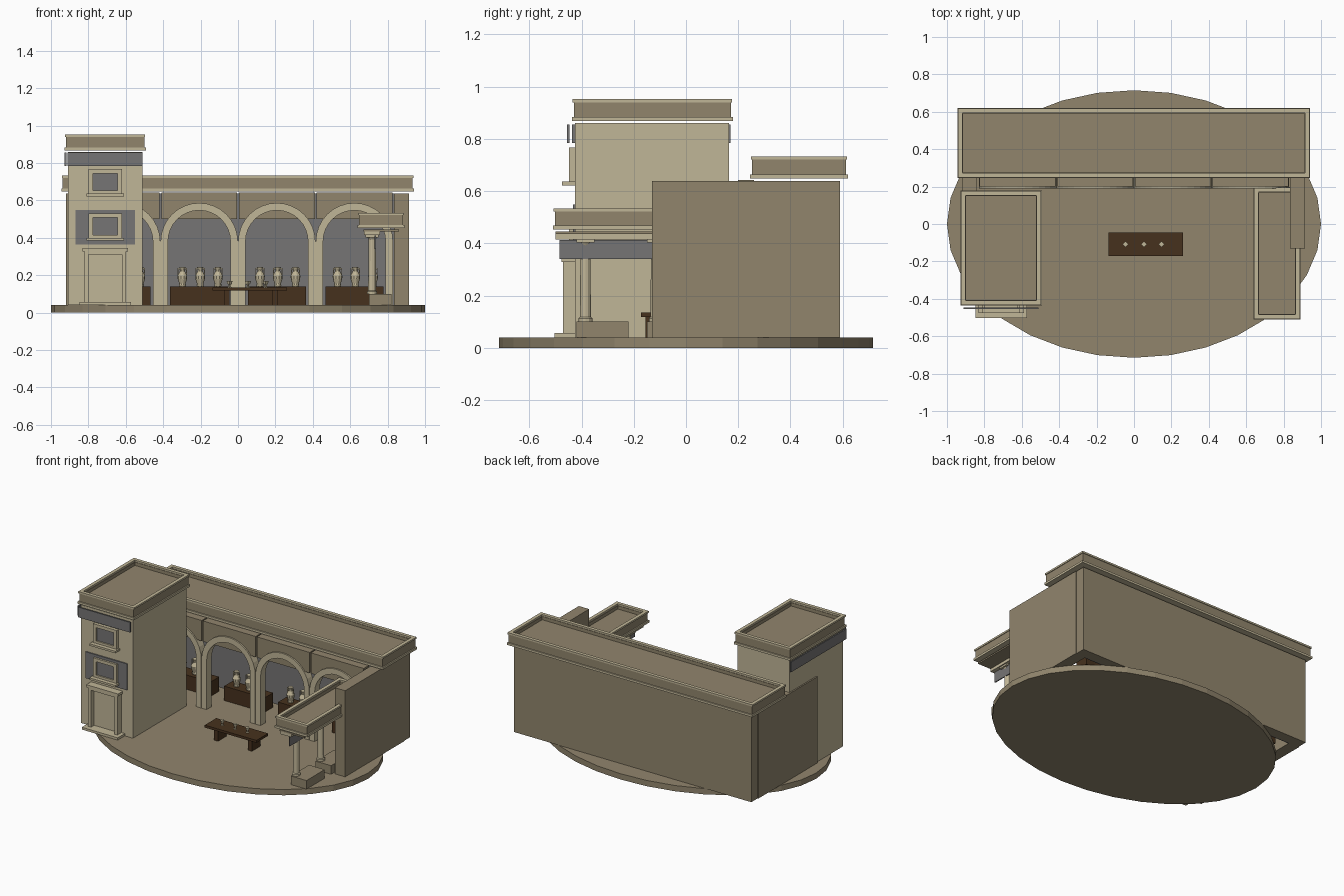
import bpy, bmesh, math

if "Cube" in bpy.data.objects:
    bpy.data.objects.remove(bpy.data.objects["Cube"])

def mat(name, c):
    m = bpy.data.materials.new(name)
    m.diffuse_color = (*c, 1)
    m.use_nodes = True
    m.node_tree.nodes["Principled BSDF"].inputs["Base Color"].default_value = m.diffuse_color
    return m

LIGHT = mat("light_stone", (0.53, 0.465, 0.31))
DARK = mat("dark_stone", (0.283, 0.235, 0.152))
GRAY = mat("slate_gray", (0.18, 0.178, 0.178))
BROWN = mat("dark_wood", (0.062, 0.031, 0.0125))

def finish(name, bm, m):
    bmesh.ops.recalc_face_normals(bm, faces=bm.faces)
    me = bpy.data.meshes.new(name)
    bm.to_mesh(me)
    bm.free()
    me.materials.append(m)
    ob = bpy.data.objects.new(name, me)
    bpy.context.collection.objects.link(ob)
    return ob

def box(name, x0, x1, y0, y1, z0, z1, m):
    bm = bmesh.new()
    bmesh.ops.create_cube(bm, size=1)
    for v in bm.verts:
        v.co.x = x1 if v.co.x > 0 else x0
        v.co.y = y1 if v.co.y > 0 else y0
        v.co.z = z1 if v.co.z > 0 else z0
    return finish(name, bm, m)

def ring(name, x0, x1, y0, y1, z0, z1, w, m):
    """Hollow rectangular frame lying flat, wall width w."""
    bm = bmesh.new()
    loops = []
    for d, z in ((0, z0), (0, z1), (w, z1), (w, z0)):
        loops.append([bm.verts.new(p) for p in ((x0 + d, y0 + d, z), (x1 - d, y0 + d, z),
                                                (x1 - d, y1 - d, z), (x0 + d, y1 - d, z))])
    for a in range(4):
        for k in range(4):
            A, B = loops[a], loops[(a + 1) % 4]
            bm.faces.new((A[k], A[(k + 1) % 4], B[(k + 1) % 4], B[k]))
    return finish(name, bm, m)

def lathe(name, cx, cy, profile, n, m):
    bm = bmesh.new()
    rows = [[bm.verts.new((cx + r * math.cos(2 * math.pi * i / n),
                           cy + r * math.sin(2 * math.pi * i / n), z)) for i in range(n)]
            for r, z in profile]
    for A, B in zip(rows, rows[1:]):
        for i in range(n):
            bm.faces.new((A[i], A[(i + 1) % n], B[(i + 1) % n], B[i]))
    bm.faces.new(rows[0][::-1])
    bm.faces.new(rows[-1])
    return finish(name, bm, m)

def roof(name, x0, x1, y0, y1, z0, z1):
    """Flat roof with moulded base, parapet and light coping."""
    box(name + "_lower_trim", x0, x1, y0, y1, z0, z0 + 0.015, LIGHT)
    box(name + "_deck", x0 + 0.02, x1 - 0.02, y0 + 0.02, y1 - 0.02, z0 + 0.015, z1 - 0.035, DARK)
    e = 0.008
    ring(name + "_parapet", x0 + e, x1 - e, y0 + e, y1 - e, z0 + 0.015, z1 - 0.012, 0.022, DARK)
    ring(name + "_coping", x0 + 0.003, x1 - 0.003, y0 + 0.003, y1 - 0.003, z1 - 0.012, z1, 0.024, LIGHT)

def arch(name, cx, r_out, r_in, y0, y1, z0, zc, m, n=16):
    """Arch frame with straight jambs down to z0."""
    def outline(r):
        pts = [(cx - r, z0)]
        pts += [(cx - r * math.cos(math.pi * i / n), zc + r * math.sin(math.pi * i / n)) for i in range(n + 1)]
        return pts + [(cx + r, z0)]
    bm = bmesh.new()
    rows = [[bm.verts.new((x, y, z)) for x, z in outline(r)]
            for r, y in ((r_out, y0), (r_out, y1), (r_in, y1), (r_in, y0))]
    for a in range(4):
        A, B = rows[a], rows[(a + 1) % 4]
        for i in range(len(A) - 1):
            bm.faces.new((A[i], A[i + 1], B[i + 1], B[i]))
    for k in (0, -1):
        bm.faces.new([r[k] for r in rows])
    return finish(name, bm, m)

# Elliptical ground slab
base = lathe("ground_slab", 0, 0, [(1, 0), (1, 0.04)], 32, DARK)
for v in base.data.vertices:
    v.co.y *= 0.715

# Main hall walls and roof
G = 0.04
box("back_wall", -0.915, 0.91, 0.52, 0.59, G, 0.638, DARK)
box("right_wall", 0.835, 0.914, -0.13, 0.52, G, 0.638, DARK)
box("left_wall", -0.92, -0.84, -0.13, 0.52, G, 0.638, DARK)
box("back_wall_panel", -0.84, 0.835, 0.512, 0.52, G, 0.638, GRAY)
roof("hall_roof", -0.945, 0.942, 0.245, 0.62, 0.648, 0.733)

# Arcade, counters and jars
JAR = [(0.017, 0.14), (0.019, 0.147), (0.017, 0.155), (0.025, 0.18), (0.026, 0.197),
       (0.014, 0.22), (0.012, 0.23), (0.017, 0.244)]
for i in range(4):
    cx = -0.622 + 0.4147 * i
    box(f"arcade_header_{i}", cx - 0.203, cx + 0.203, 0.2, 0.26, 0.5, 0.643, DARK)
    arch(f"arcade_arch_{i}", cx, 0.2065, 0.167, 0.19, 0.245, G, 0.38, LIGHT)
    box(f"counter_{i}", cx - 0.155, cx + 0.155, 0.365, 0.46, G, 0.14, BROWN)
    for j in (-1, 0, 1):
        jx = cx + 0.005 + 0.095 * j
        lathe(f"jar_{i}_{j + 1}", jx, 0.41, JAR, 10, LIGHT)
        for s in (-1, 1):
            a, b = sorted((jx + s * 0.02, jx + s * 0.025))
            box("jar_handle", a, b, 0.407, 0.413, 0.19, 0.238, LIGHT)
            a, b = sorted((jx + s * 0.008, jx + s * 0.025))
            box("jar_handle_top", a, b, 0.407, 0.413, 0.232, 0.238, LIGHT)

# Tower
T = -0.71
box("tower", -0.91, -0.51, -0.425, 0.165, G, 0.86, LIGHT)
roof("tower_roof", -0.927, -0.493, -0.437, 0.18, 0.868, 0.952)
box("tower_front_band", -0.912, -0.51, -0.455, -0.446, 0.785, 0.855, GRAY)
box("tower_side_band", -0.927, -0.918, -0.437, 0.17, 0.785, 0.855, GRAY)
box("tower_lower_plate", T - 0.16, T + 0.16, -0.433, -0.425, 0.365, 0.548, GRAY)

# Tower windows
for n, z in (("lower", 0.385), ("upper", 0.622)):
    w, t = 0.09, 0.024
    box(n + "_window_glass", T - w + t, T + w - t, -0.437, -0.43, z + 0.025, z + 0.13, GRAY)
    for s in (-1, 1):
        a, b = sorted((T + s * w, T + s * (w - t)))
        box(n + "_window_jamb", a, b, -0.447, -0.42, z + 0.015, z + 0.145, LIGHT)
    box(n + "_window_head", T - w, T + w, -0.447, -0.42, z + 0.123, z + 0.145, LIGHT)
    box(n + "_window_foot", T - w, T + w, -0.447, -0.42, z + 0.012, z + 0.03, LIGHT)
    box(n + "_window_sill", T - 0.1, T + 0.1, -0.475, -0.42, z, z + 0.014, LIGHT)

# Tower door
box("door_step", T - 0.138, T + 0.138, -0.503, -0.42, G, 0.056, LIGHT)
box("door_panel", T - 0.1, T + 0.1, -0.435, -0.42, 0.056, 0.315, LIGHT)
for s in (-1, 1):
    a, b = sorted((T + s * 0.09, T + s * 0.112))
    box("door_pilaster", a, b, -0.47, -0.42, 0.056, 0.315, LIGHT)
box("door_lintel", T - 0.112, T + 0.112, -0.47, -0.42, 0.312, 0.33, LIGHT)
box("door_cornice", T - 0.122, T + 0.122, -0.477, -0.42, 0.328, 0.346, LIGHT)

# Right portico
roof("portico_roof", 0.638, 0.89, -0.51, 0.197, 0.453, 0.533)
box("portico_beam", 0.67, 0.86, -0.5, 0.19, 0.435, 0.445, DARK)
box("portico_inner_beam", 0.675, 0.76, -0.5, 0.19, 0.415, 0.437, LIGHT)
box("portico_band", 0.73, 0.737, -0.485, 0.19, 0.34, 0.412, GRAY)
for k, cy in enumerate((-0.385, -0.115)):
    box(f"column_block_{k}", 0.7, 0.82, cy - 0.035, cy + 0.165, G, 0.1, DARK)
    lathe(f"column_{k}", 0.717, cy,
          [(0.027, 0.1), (0.027, 0.113), (0.021, 0.118), (0.019, 0.39), (0.027, 0.405)], 12, LIGHT)
    box(f"column_capital_{k}", 0.682, 0.752, cy - 0.035, cy + 0.035, 0.403, 0.42, LIGHT)

# Table with small cups
box("table_top", -0.135, 0.262, -0.172, -0.045, 0.118, 0.135, BROWN)
for x in (-0.075, 0.185):
    box("table_leg", x, x + 0.03, -0.155, -0.062, G, 0.118, BROWN)
for x in (-0.045, 0.053, 0.148):
    lathe("cup", x, -0.108, [(0.012, 0.135), (0.006, 0.14), (0.006, 0.148), (0.012, 0.155), (0.016, 0.17)], 4, LIGHT)
